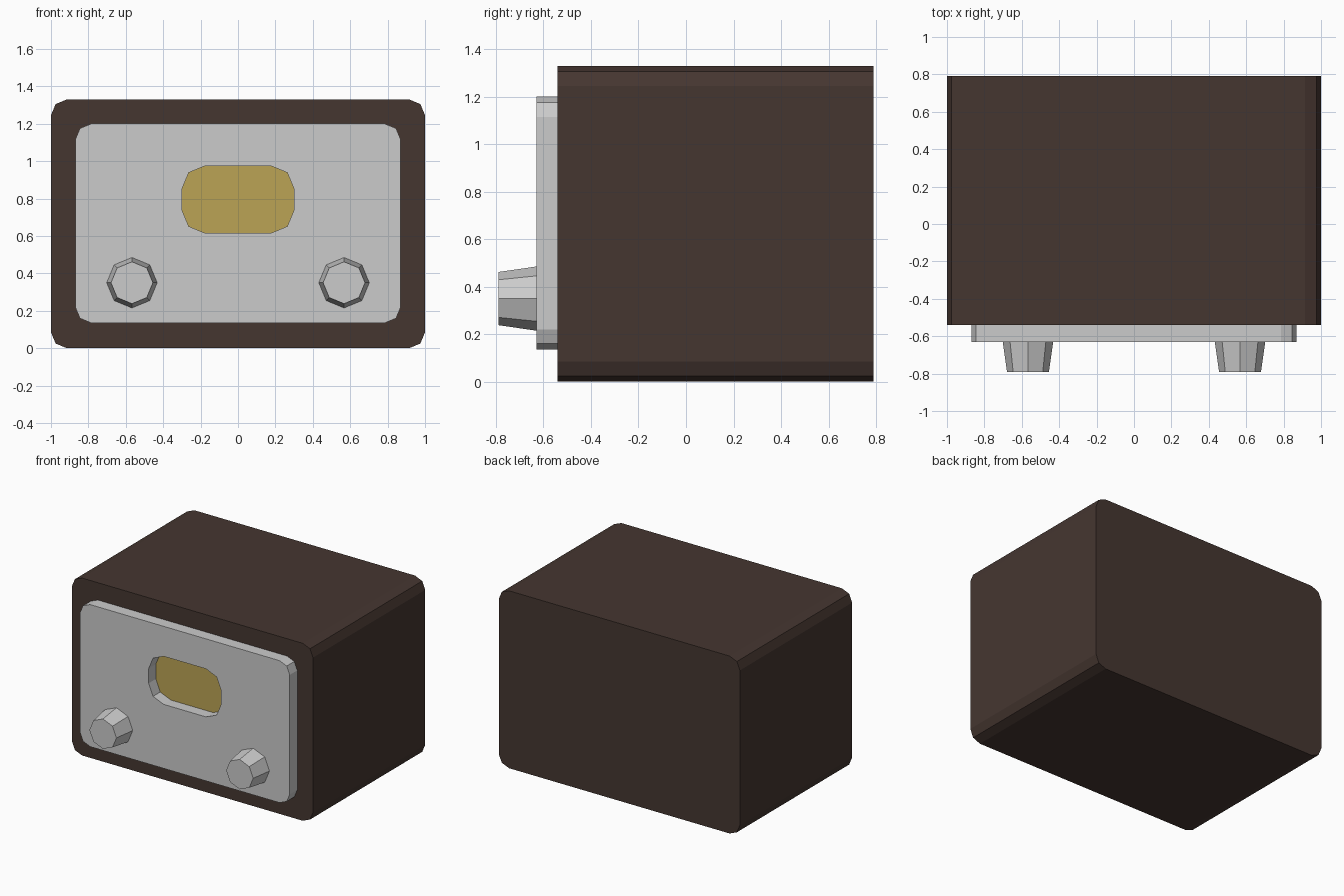
import bpy, bmesh, math
from mathutils import Matrix

if "Cube" in bpy.data.objects:
    bpy.data.objects.remove(bpy.data.objects["Cube"])


def material(name, rgb):
    mat = bpy.data.materials.new(name)
    mat.diffuse_color = (*rgb, 1)
    mat.use_nodes = True
    mat.node_tree.nodes["Principled BSDF"].inputs["Base Color"].default_value = mat.diffuse_color
    return mat


def finish(name, bm, mat=None):
    bmesh.ops.recalc_face_normals(bm, faces=bm.faces[:])
    mesh = bpy.data.meshes.new(name)
    bm.to_mesh(mesh)
    bm.free()
    if mat:
        mesh.materials.append(mat)
    obj = bpy.data.objects.new(name, mesh)
    bpy.context.collection.objects.link(obj)
    return obj


def rounded_rect(half_w, z0, z1, r):
    """Outline in x/z with two-segment round corners."""
    corners = [(half_w - r, z1 - r), (r - half_w, z1 - r),
               (r - half_w, z0 + r), (half_w - r, z0 + r)]
    return [(cx + r * math.cos(math.pi / 4 * (2 * i + k)),
             cz + r * math.sin(math.pi / 4 * (2 * i + k)))
            for i, (cx, cz) in enumerate(corners) for k in range(3)]


def slab(name, outline, y0, y1, hole=None, mat=None):
    """Extrude an outline along y, optionally with a matching hole through it."""
    bm = bmesh.new()
    outer = [bm.verts.new((x, y0, z)) for x, z in outline]
    if hole:
        inner = [bm.verts.new((x, y0, z)) for x, z in hole]
        n = len(outer)
        faces = [bm.faces.new((outer[i], outer[(i + 1) % n], inner[(i + 1) % n], inner[i]))
                 for i in range(n)]
    else:
        faces = [bm.faces.new(outer)]
    front = bmesh.ops.extrude_face_region(bm, geom=faces, use_keep_orig=True)["geom"]
    moved = [g for g in front if isinstance(g, bmesh.types.BMVert)]
    bmesh.ops.translate(bm, verts=moved, vec=(0, y1 - y0, 0))
    return finish(name, bm, mat)


def knob(name, x):
    """Eight-sided knob tapering toward the front."""
    bm = bmesh.new()
    place = Matrix.Translation((x, -0.71, 0.35)) @ Matrix.Rotation(math.pi / 2, 4, 'X')
    bmesh.ops.create_cone(bm, cap_ends=True, segments=8, radius1=0.135,
                          radius2=0.112, depth=0.16, matrix=place)
    return finish(name, bm)


brown = material("brown_wood", (0.06, 0.037, 0.03))
yellow = material("dial_yellow", (0.5, 0.37, 0.09))

# Cabinet
slab("cabinet", rounded_rect(1.0, 0.0, 1.33, 0.085), 0.79, -0.54, mat=brown)

# Front panel with the dial opening, and the dial recessed behind it
window = rounded_rect(0.3, 0.615, 0.975, 0.125)
slab("front_panel", rounded_rect(0.87, 0.135, 1.2, 0.085), -0.54, -0.63, hole=window)
slab("dial_face", window, -0.54, -0.545, mat=yellow)

# Control knobs
for side, x in (("left", -0.567), ("right", 0.567)):
    knob(f"{side}_knob", x)
